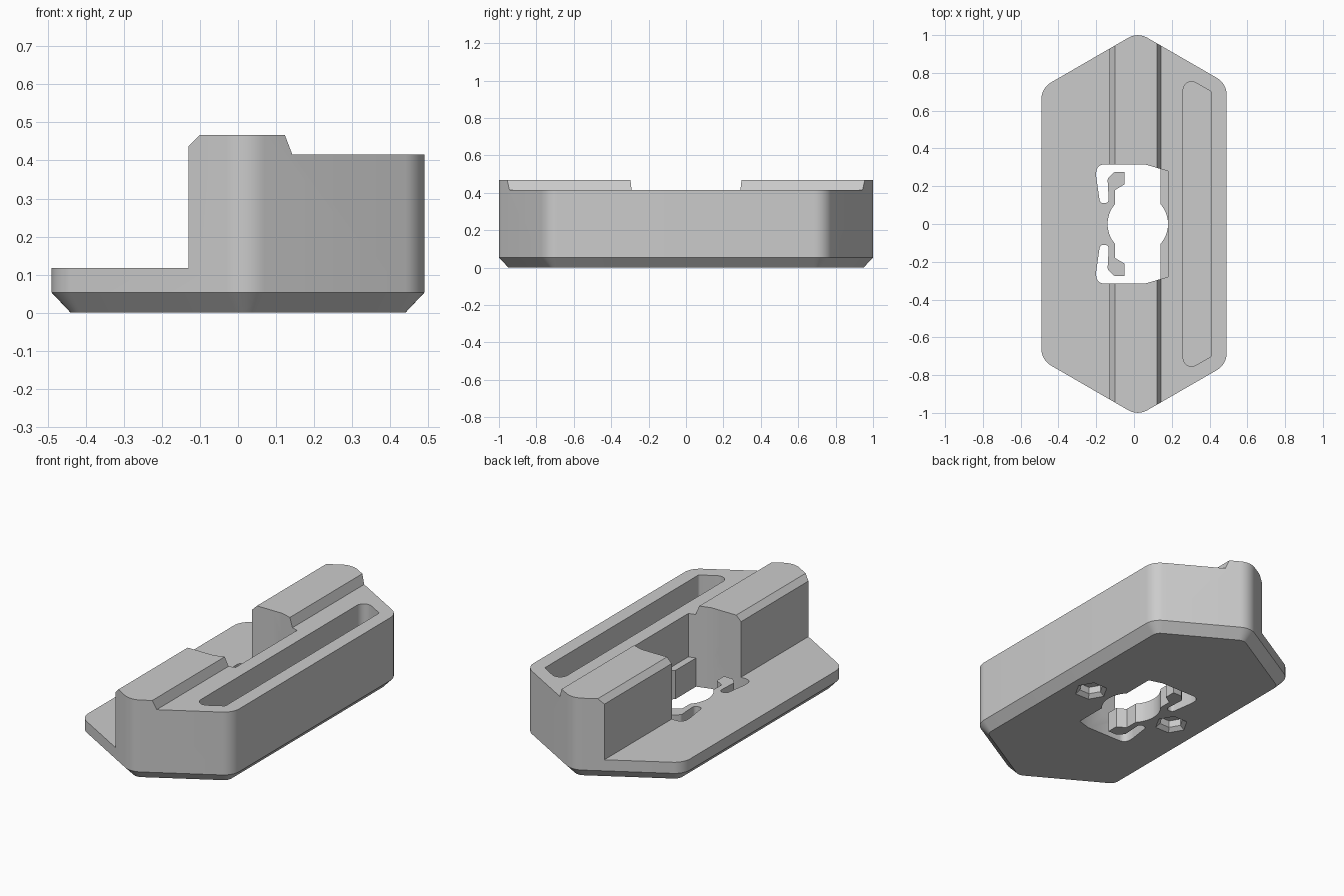
import bpy, bmesh
from math import sin, cos, pi, acos
from mathutils import Vector

cube = bpy.data.objects.get("Cube")
if cube:
    bpy.data.objects.remove(cube, do_unlink=True)

grey = bpy.data.materials.new("plain grey")
grey.use_nodes = True
grey.diffuse_color = (0.6, 0.6, 0.6, 1)
grey.node_tree.nodes["Principled BSDF"].inputs["Base Color"].default_value = (0.6, 0.6, 0.6, 1)


def rounded(corners, segments=8):
    """Outline from (x, y, radius) corners, each replaced with an arc."""
    out = []
    for i, (x, y, r) in enumerate(corners):
        p = Vector((x, y))
        if r == 0:
            out.append(p)
            continue
        a = (Vector(corners[i - 1][:2]) - p).normalized()
        b = (Vector(corners[(i + 1) % len(corners)][:2]) - p).normalized()
        half = a.angle(b) / 2
        centre = p + (a + b).normalized() * (r / sin(half))
        start = (p + a * (r / sin(half) * cos(half)) - centre).normalized()
        end = (p + b * (r / sin(half) * cos(half)) - centre).normalized()
        for k in range(segments + 1):
            out.append(centre + start.slerp(end, k / segments).normalized() * r)
    return out


def inset(points, distance):
    """Move a counter-clockwise outline inwards."""
    out = []
    for i, p in enumerate(points):
        d1 = (p - points[i - 1]).normalized()
        d2 = (points[(i + 1) % len(points)] - p).normalized()
        n1, n2 = Vector((-d1.y, d1.x)), Vector((-d2.y, d2.x))
        out.append(p + (n1 + n2) * (distance / (1 + n1.dot(n2))))
    return out


def loft(name, sections, axis="z"):
    """Solid through (outline, level) sections along z or y."""
    bm = bmesh.new()
    rings = []
    for outline, level in sections:
        rings.append([bm.verts.new((p[0], p[1], level) if axis == "z" else (p[0], level, p[1]))
                      for p in outline])
    n = len(rings[0])
    for low, high in zip(rings, rings[1:]):
        for i in range(n):
            j = (i + 1) % n
            bm.faces.new((low[i], low[j], high[j], high[i]))
    bm.faces.new(rings[0][::-1])
    bm.faces.new(rings[-1])
    bmesh.ops.recalc_face_normals(bm, faces=bm.faces)
    mesh = bpy.data.meshes.new(name)
    bm.to_mesh(mesh)
    bm.free()
    mesh.materials.append(grey)
    obj = bpy.data.objects.new(name, mesh)
    bpy.context.collection.objects.link(obj)
    return obj


def cut(target, cutter):
    cutter.hide_render = True
    mod = target.modifiers.new("cut", "BOOLEAN")
    mod.operation = "DIFFERENCE"
    mod.solver = "EXACT"
    mod.object = cutter
    bpy.context.view_layer.objects.active = target
    bpy.ops.object.modifier_apply(modifier=mod.name)
    bpy.data.objects.remove(cutter, do_unlink=True)


def mirrored(half):
    """Complete an outline symmetric about y = 0."""
    return half + [(x, -y, *r) for x, y, *r in reversed(half)]


FLOOR, LEDGE, SHOULDER, TOP = 0.117, 0.165, 0.415, 0.467

# Long six-sided block with rounded corners and a chamfered foot
r = 0.1
outline = rounded([(0.49, -0.744, r), (0.49, 0.744, r), (0.02, 1.015, r),
                   (-0.49, 0.72, r), (-0.49, -0.72, r), (0.02, -1.015, r)])
body = loft("clamp_body", [(inset(outline, 0.05), 0), (outline, 0.053), (outline, TOP)])

# Sloped shoulder beside the ridge, and the chamfer on its other edge
cut(body, loft("shoulder_cutter", [([(0.1, 0.527), (0.143, SHOULDER), (1, SHOULDER), (1, 0.6)], y)
                                   for y in (-2, 2)], "y"))
cut(body, loft("chamfer_cutter", [([(-0.2, 0.367), (-0.05, 0.517), (-0.2, 0.6)], y)
                                  for y in (-2, 2)], "y"))

# Low flange and the gap through the ridge
step = mirrored([(0.14, 0.2917), (0.06, 0.315), (-0.13, 0.315), (-0.13, 2), (-1, 2)])
cut(body, loft("step_cutter", [(step, FLOOR), (step, 1)]))

# Recess above the ledges on the gap's closed side
recess = mirrored([(0.181, 0.2797), (0.06, 0.315), (0, 0.315)])
cut(body, loft("recess_cutter", [(recess, LEDGE), (recess, 1)]))

# Through hole with round middle and two hooked spring arms
cx, radius = 0.02, 0.16
limit = acos(0.75)
arc = [(cx + radius * cos(limit * k / 6), radius * sin(limit * k / 6), 0) for k in range(1, 7)]
half = [(cx + radius, 0.001, 0)] + arc + [
    (0.14, 0.2917, 0), (0.06, 0.315, 0), (-0.2, 0.315, 0.04), (-0.2, 0.25, 0.02),
    (-0.18, 0.11, 0.02), (-0.133, 0.11, 0.02), (-0.14, 0.24, 0.02), (-0.105, 0.275, 0.015),
    (-0.05, 0.275, 0), (-0.05, 0.21, 0), (-0.1, 0.18, 0)]
half += [(2 * cx - x, y, 0) for x, y, _ in reversed(arc)] + [(cx - radius, 0.001, 0)]
hole = rounded(mirrored(half), 5)
cut(body, loft("hole_cutter", [(hole, -0.1), (hole, 0.3)]))

# Long slot in the shoulder
slot = rounded(mirrored([(0.41, 0.7, 0.015), (0.26, 0.787, 0.045)]), 8)
cut(body, loft("slot_cutter", [(slot, FLOOR), (slot, 1)]))

# Two six-sided sockets with flared mouths underneath
for x in (-0.265, 0.305):
    def hexagon(size):
        return [(x + size * cos(k * pi / 3), size * sin(k * pi / 3)) for k in range(6)]
    cut(body, loft("socket_cutter", [(hexagon(0.115), -0.02), (hexagon(0.065), 0.02),
                                     (hexagon(0.065), 0.06)]))

# Smooth the rounded walls while keeping edges sharp
bpy.ops.object.select_all(action="DESELECT")
body.select_set(True)
bpy.context.view_layer.objects.active = body
bpy.ops.object.shade_smooth_by_angle(angle=pi / 7)
